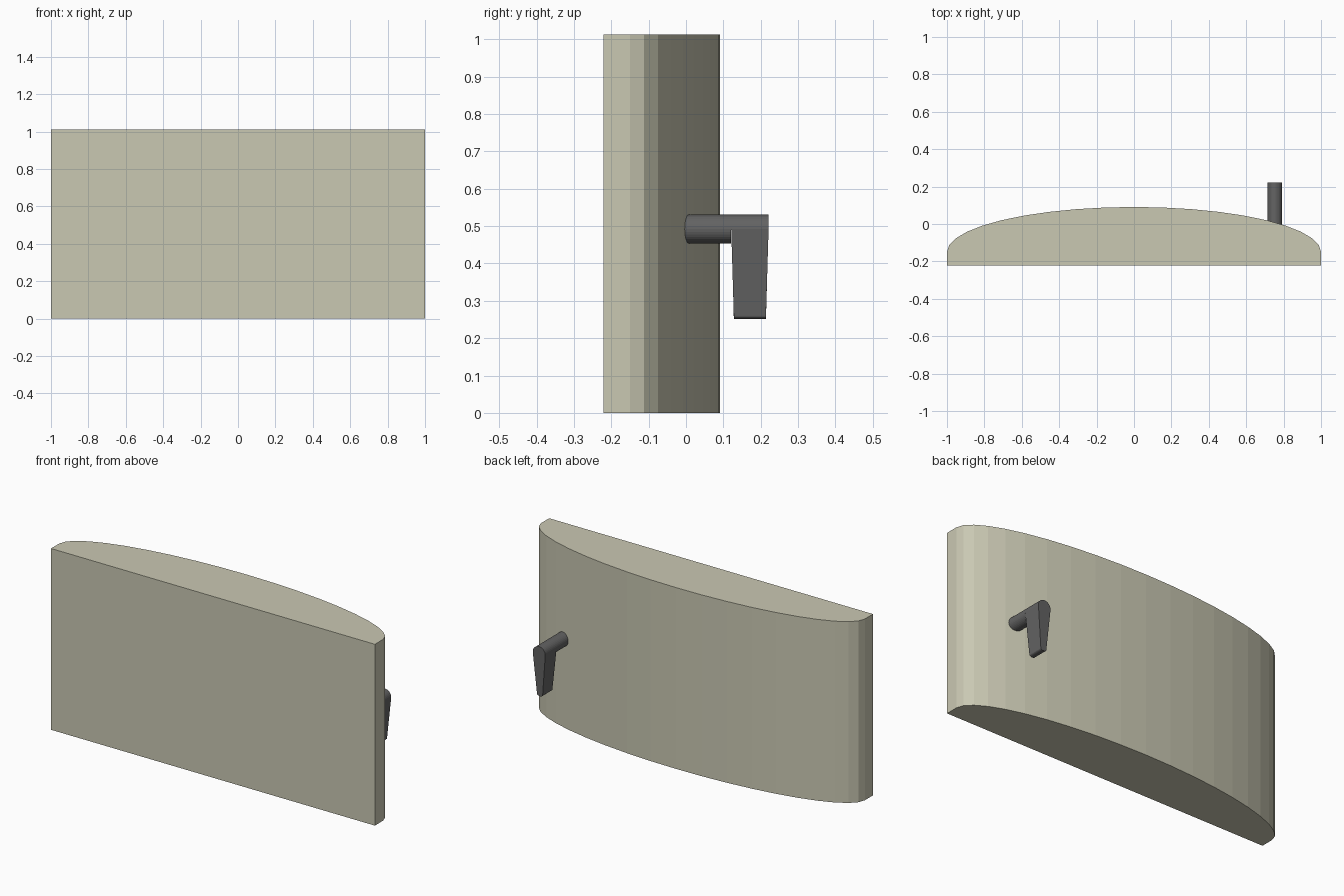
import bpy, bmesh, math

if "Cube" in bpy.data.objects:
    bpy.data.objects.remove(bpy.data.objects["Cube"])


def material(name, rgb):
    m = bpy.data.materials.new(name)
    m.diffuse_color = (*rgb, 1)
    m.use_nodes = True
    m.node_tree.nodes["Principled BSDF"].inputs["Base Color"].default_value = m.diffuse_color
    return m


def loft(name, loops, mat):
    """Skin a list of equal-length closed loops and cap both ends."""
    bm = bmesh.new()
    rings = [[bm.verts.new(p) for p in loop] for loop in loops]
    n = len(rings[0])
    for a, b in zip(rings, rings[1:]):
        for i in range(n):
            j = (i + 1) % n
            bm.faces.new((a[i], a[j], b[j], b[i]))
    bm.faces.new(rings[0])
    bm.faces.new(rings[-1])
    bmesh.ops.recalc_face_normals(bm, faces=bm.faces)
    mesh = bpy.data.meshes.new(name)
    bm.to_mesh(mesh)
    bm.free()
    mesh.materials.append(mat)
    obj = bpy.data.objects.new(name, mesh)
    bpy.context.collection.objects.link(obj)
    return obj


beige = material("beige", (0.59, 0.58, 0.45))
grey = material("dark grey", (0.125, 0.125, 0.125))

# Body: flat front, half-ellipse back with 20 facets
SEG = 20
profile = [(1, -0.221), *[(math.cos(math.pi * i / SEG), -0.15 + 0.241 * math.sin(math.pi * i / SEG))
                          for i in range(SEG + 1)], (-1, -0.221)]
loft("body", [[(x, y, z) for x, y in profile] for z in (0, 1.012)], beige)

# Handle shaft: cylinder sticking out of the curved back
CX, CZ, R, SIDES = 0.753, 0.492, 0.0385, 32
circle = [(math.cos(2 * math.pi * i / SIDES), math.sin(2 * math.pi * i / SIDES))
          for i in range(SIDES)]
loft("handle_shaft", [[(CX + R * c, y, CZ + R * s) for c, s in circle]
                      for y in (-0.005, 0.121)], grey)


# Handle lever: round top, tapering down to a small rounded tip
def lever_loop(y_top, y_tip):
    half = SIDES // 2
    arc = [(math.cos(math.pi * i / half), math.sin(math.pi * i / half)) for i in range(half + 1)]
    top = [(CX + R * c, y_top, CZ + R * s) for c, s in arc]
    tip = [(CX - 0.45 * R * c, y_tip, 0.26 - 0.009 * s) for c, s in arc]
    return top + tip


loft("handle_lever", [lever_loop(0.121, 0.128), lever_loop(0.221, 0.214)], grey)
